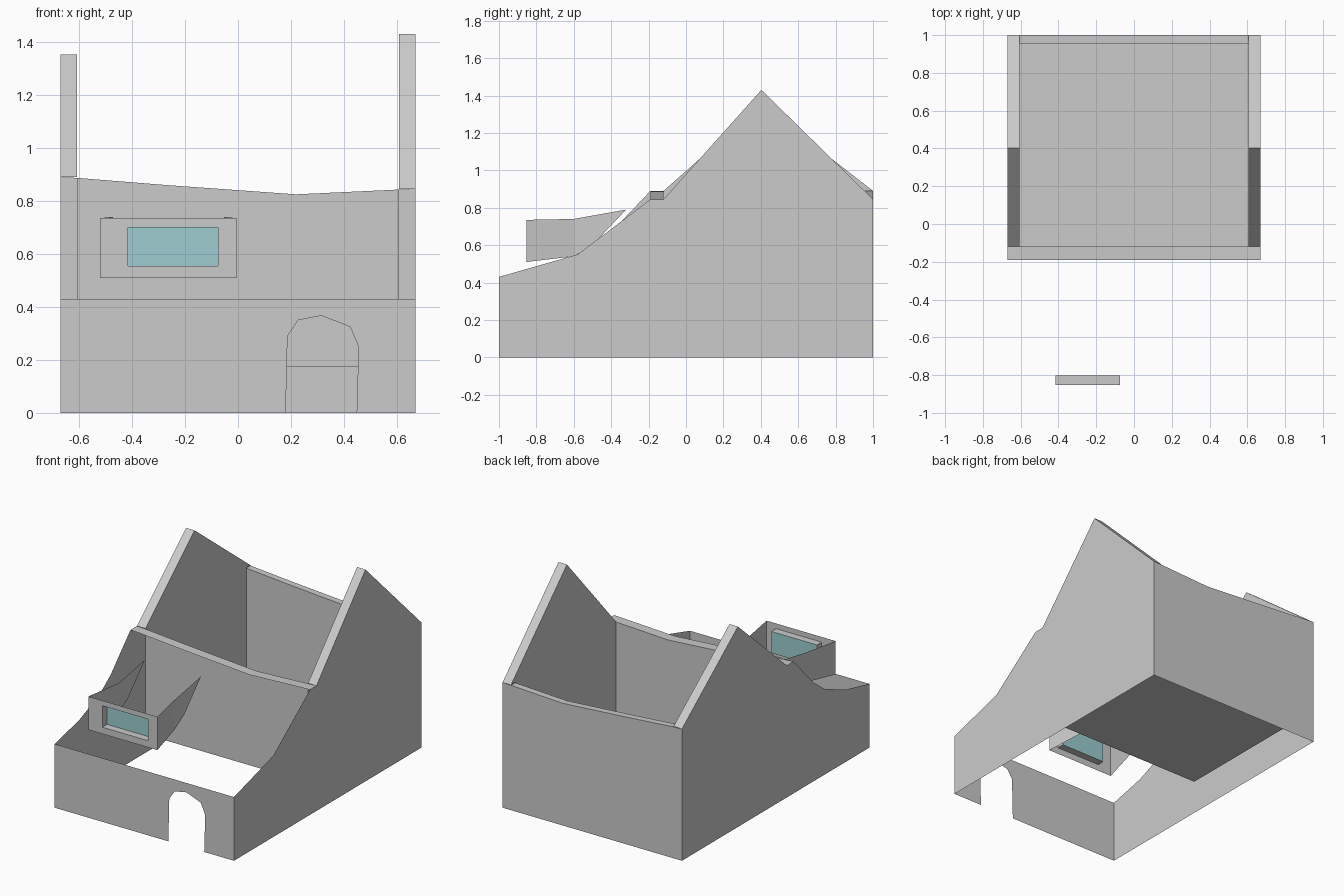
import bpy, bmesh

if "Cube" in bpy.data.objects:
    bpy.data.objects.remove(bpy.data.objects["Cube"])

W, I = 0.67, 0.607            # outer and inner half widths
Y0, Y1, YB = -0.19, -0.12, 0.955   # room front ledge, room front, room back
FLOOR = 0.175


def sheet(name, polys, material=None):
    """Open surface made of flat polygons, welded where they touch."""
    bm = bmesh.new()
    for p in polys:
        bm.faces.new([bm.verts.new(c) for c in p])
    bmesh.ops.remove_doubles(bm, verts=bm.verts, dist=0.0005)
    bmesh.ops.recalc_face_normals(bm, faces=bm.faces)
    me = bpy.data.meshes.new(name)
    bm.to_mesh(me)
    bm.free()
    ob = bpy.data.objects.new(name, me)
    bpy.context.collection.objects.link(ob)
    if material:
        me.materials.append(material)
    return ob


def strip(a, b):
    """Quads joining two rows of points."""
    return [(a[i], a[i + 1], b[i + 1], b[i]) for i in range(len(a) - 1)]


# Gable profiles (y, z): front slope, then the gable itself
slopes = {
    "left": [(-1, 0.43), (-0.74, 0.49), (-0.52, 0.58), (-0.40, 0.67), (Y0, 0.89)],
    "right": [(-1, 0.43), (-0.58, 0.55), (Y0, 0.845)],
}
gables = {
    "left": [(Y1, 0.89), (0.403, 1.353), (1, 0.89)],
    "right": [(Y1, 0.845), (0.403, 1.43), (1, 0.845)],
}

# Side walls: outer skin, inner skin and sloping cap
for side, s in (("left", -1), ("right", 1)):
    g = gables[side]
    outer = [(s * W, y, z) for y, z in [(-1, 0)] + slopes[side] + g + [(1, 0)]]
    sheet(side + "_outer_wall", [outer])
    low = g[-1][1]
    inner = [(s * I, y, z) for y, z in
             [(Y1, FLOOR)] + g + [(YB, low), (YB, FLOOR)]]
    sheet(side + "_inner_wall", [inner])
    sheet(side + "_wall_cap", strip([(s * W, y, z) for y, z in g],
                                    [(s * I, y, z) for y, z in g]))

# Sagging top line shared by the cross walls (x, z)
sag = [(-W, 0.89), (-I, 0.887), (-0.27, 0.86), (0.22, 0.825), (I, 0.843), (W, 0.845)]
room = sag[1:-1]


def row(pts, y):
    return [(x, y, z) for x, z in pts]


# Cross walls of the room, their caps and the floor
sheet("room_front_wall", [[(-I, Y1, FLOOR)] + row(room, Y1) + [(I, Y1, FLOOR)]])
sheet("room_front_cap", strip(row(sag, Y0), row(sag, Y1)))
sheet("room_back_wall", [[(-I, YB, FLOOR)] + row(room, YB) + [(I, YB, FLOOR)]])
sheet("back_cap", strip(row(room, YB), row(room, 1)))
sheet("back_outer_wall", [[(-W, 1, 0)] + row(sag, 1) + [(W, 1, 0)]])
sheet("room_floor", [[(-I, Y1, FLOOR), (I, Y1, FLOOR), (I, YB, FLOOR), (-I, YB, FLOOR)]])

# Low front wall with an arched doorway
arch = [(0.18, 0), (0.187, 0.29), (0.227, 0.35), (0.315, 0.367),
        (0.423, 0.325), (0.455, 0.25), (0.448, 0)]
sheet("front_wall", [row([(-W, 0)] + arch + [(W, 0), (W, 0.43), (-W, 0.43)], -1)])


# Dormer: framed front with recessed window
def rect(x0, x1, z0, z1, y):
    return [(x0, y, z0), (x1, y, z0), (x1, y, z1), (x0, y, z1), (x0, y, z0)]


YF, YG = -0.853, -0.803
face = rect(-0.52, -0.005, 0.51, 0.735, YF)
opening = rect(-0.415, -0.075, 0.555, 0.70, YF)
pane = rect(-0.415, -0.075, 0.555, 0.70, YG)
sheet("dormer_front", strip(face, opening) + strip(opening, pane))

glass = bpy.data.materials.new("glass")
glass.diffuse_color = (0.34, 0.62, 0.64, 1)
glass.use_nodes = True
glass.node_tree.nodes["Principled BSDF"].inputs["Base Color"].default_value = glass.diffuse_color
sheet("dormer_window", [pane[:4]], glass)

# Dormer cheeks, tapering back to a point against the slope
for side, x0, x1 in (("left", -0.52, -0.472), ("right", -0.005, -0.053)):
    sheet("dormer_cheek_" + side, [
        [(x0, YF, 0.51), (x1, -0.60, 0.54), (x1, -0.60, 0.74), (x0, YF, 0.735)],
        [(x1, -0.60, 0.54), (x1, -0.50, 0.60), (x1, -0.32, 0.79), (x1, -0.60, 0.74)],
    ])
